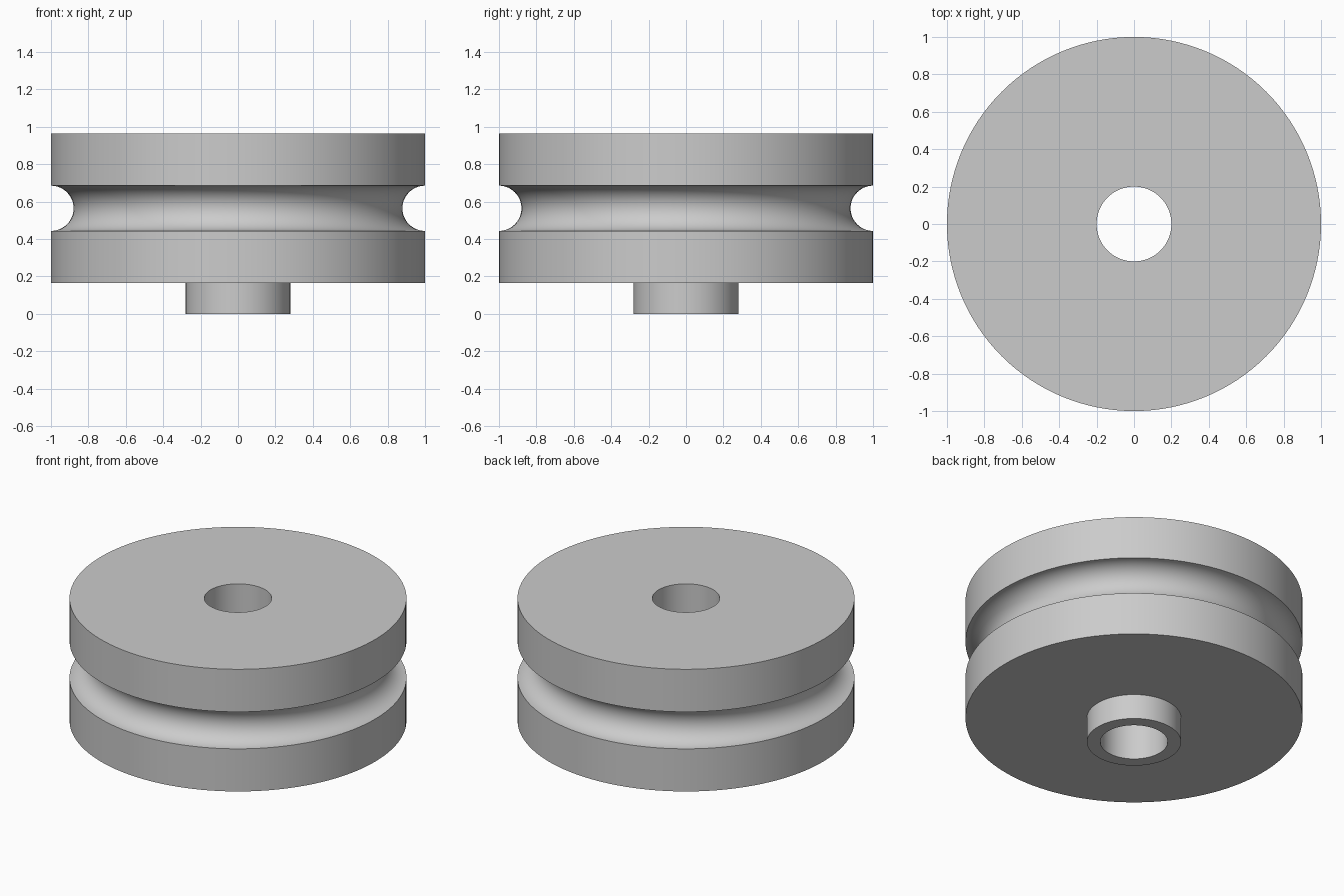
import bpy
import bmesh
import math

cube = bpy.data.objects.get("Cube")
if cube:
    bpy.data.objects.remove(cube, do_unlink=True)

SEGMENTS = 128
HUB_RADIUS, BORE_RADIUS, RIM_RADIUS = 0.28, 0.2, 1.0
WHEEL_BOTTOM, WHEEL_TOP = 0.164, 0.964
GROOVE_RADIUS = 0.121
GROOVE_STEPS = 24
groove_z = (WHEEL_BOTTOM + WHEEL_TOP) / 2

# Single grey material
grey = bpy.data.materials.new("grey metal")
grey.use_nodes = True
colour = (0.6, 0.6, 0.6, 1)
grey.diffuse_color = colour
grey.node_tree.nodes["Principled BSDF"].inputs["Base Color"].default_value = colour

# Cross-section: hub, lower flange, round rope groove, upper flange, bore
profile = [(BORE_RADIUS, 0), (HUB_RADIUS, 0), (HUB_RADIUS, WHEEL_BOTTOM),
           (RIM_RADIUS, WHEEL_BOTTOM)]
for i in range(GROOVE_STEPS + 1):
    a = math.pi * i / GROOVE_STEPS
    profile.append((RIM_RADIUS - GROOVE_RADIUS * math.sin(a),
                    groove_z - GROOVE_RADIUS * math.cos(a)))
profile += [(RIM_RADIUS, WHEEL_TOP), (BORE_RADIUS, WHEEL_TOP)]

# Revolve the closed section about the axle
bm = bmesh.new()
verts = [bm.verts.new((r, 0, z)) for r, z in profile]
edges = [bm.edges.new((v, verts[(i + 1) % len(verts)])) for i, v in enumerate(verts)]
bmesh.ops.spin(bm, geom=verts + edges, cent=(0, 0, 0), axis=(0, 0, 1),
               angle=math.tau, steps=SEGMENTS, use_merge=True)
bmesh.ops.remove_doubles(bm, verts=bm.verts[:], dist=0.0001)
bmesh.ops.recalc_face_normals(bm, faces=bm.faces[:])
mesh = bpy.data.meshes.new("pulley_wheel")
bm.to_mesh(mesh)
bm.free()
mesh.materials.append(grey)

wheel = bpy.data.objects.new("pulley_wheel", mesh)
bpy.context.collection.objects.link(wheel)
bpy.ops.object.select_all(action="DESELECT")
wheel.select_set(True)
bpy.context.view_layer.objects.active = wheel
bpy.ops.object.shade_smooth_by_angle(angle=math.radians(30))
